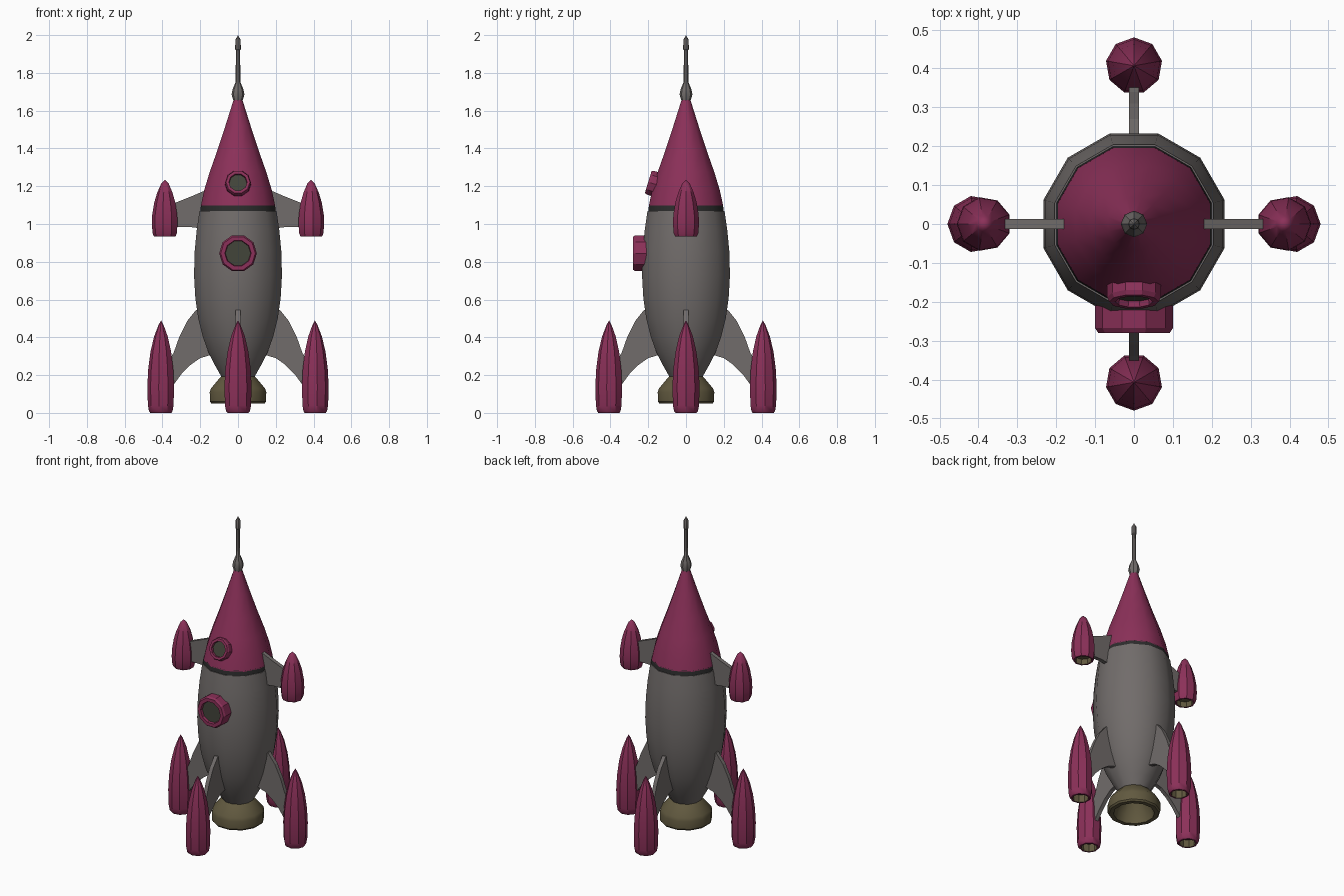
import bpy, bmesh, math
from mathutils import Matrix, Vector

cube = bpy.data.objects.get("Cube")
if cube:
    bpy.data.objects.remove(cube)


def material(name, rgb):
    m = bpy.data.materials.new(name)
    m.use_nodes = True
    m.diffuse_color = (*rgb, 1)
    m.node_tree.nodes["Principled BSDF"].inputs["Base Color"].default_value = (*rgb, 1)
    return m


MAGENTA = material("magenta paint", (0.26, 0.03, 0.1))
GREY = material("warm grey metal", (0.165, 0.15, 0.145))
BLACK = material("dark band", (0.025, 0.025, 0.025))
OLIVE = material("olive nozzle", (0.12, 0.1, 0.05))
GLASS = material("dark glass", (0.055, 0.058, 0.042))


def finish(name, bm, mats, matrix=Matrix(), smooth=35):
    bmesh.ops.recalc_face_normals(bm, faces=bm.faces)
    mesh = bpy.data.meshes.new(name)
    bm.to_mesh(mesh)
    bm.free()
    for m in mats:
        mesh.materials.append(m)
    ob = bpy.data.objects.new(name, mesh)
    bpy.context.collection.objects.link(ob)
    ob.matrix_world = matrix
    bpy.ops.object.select_all(action="DESELECT")
    ob.select_set(True)
    bpy.context.view_layer.objects.active = ob
    if smooth:
        bpy.ops.object.shade_smooth_by_angle(angle=math.radians(smooth))
    return ob


def lathe(name, profile, sides, mats, turn=0.0, matrix=Matrix(), smooth=35, inner_from=None):
    """Revolve (radius, height) points; bands from inner_from on use the second material."""
    bm = bmesh.new()
    rings = []
    for r, z in profile:
        if r == 0:
            rings.append([bm.verts.new((0, 0, z))] * sides)
        else:
            angles = [turn + math.tau * i / sides for i in range(sides)]
            rings.append([bm.verts.new((r * math.cos(a), r * math.sin(a), z)) for a in angles])
    for k in range(len(rings) - 1):
        lo, hi = rings[k], rings[k + 1]
        for i in range(sides):
            j = (i + 1) % sides
            corners = list(dict.fromkeys((lo[i], lo[j], hi[j], hi[i])))
            face = bm.faces.new(corners)
            if inner_from is not None and k >= inner_from:
                face.material_index = 1
    return finish(name, bm, mats, matrix, smooth)


def plate(name, outline, thickness, matrix):
    """Extrude an (x, z) outline along y, centred on y = 0."""
    bm = bmesh.new()
    face = bm.faces.new([bm.verts.new((x, -thickness / 2, z)) for x, z in outline])
    grown = bmesh.ops.extrude_face_region(bm, geom=[face])["geom"]
    moved = [v for v in grown if isinstance(v, bmesh.types.BMVert)]
    bmesh.ops.translate(bm, verts=moved, vec=(0, thickness, 0))
    return finish(name, bm, [GREY], matrix, 0)


# Hull, band, nose: twelve sides with a flat facing front
FLAT = math.pi / 12
lathe("hull", [(0, 0.19), (0.09, 0.19), (0.125, 0.25), (0.162, 0.32), (0.192, 0.4), (0.218, 0.5),
               (0.234, 0.61), (0.241, 0.73), (0.237, 0.86), (0.226, 0.97), (0.211, 1.07), (0, 1.07)],
      12, [GREY], FLAT)
lathe("hull_band", [(0, 1.06), (0.208, 1.06), (0.203, 1.1), (0, 1.1)], 12, [BLACK], FLAT)
lathe("nose_cone", [(0, 1.095), (0.204, 1.095), (0.185, 1.18), (0.155, 1.275), (0.113, 1.39),
                    (0.069, 1.52), (0.02, 1.67), (0, 1.67)], 12, [MAGENTA], FLAT)

# Antenna with bulb base and pointed tip
lathe("antenna", [(0, 1.64), (0.022, 1.645), (0.034, 1.685), (0.028, 1.715), (0.013, 1.75), (0.011, 1.92),
                  (0.015, 1.925), (0.014, 1.975), (0, 2)], 8, [GREY])

# Main nozzle, open underneath
lathe("main_nozzle", [(0.075, 0.205), (0.1, 0.185), (0.148, 0.13), (0.155, 0.11), (0.154, 0.06), (0.146, 0.05),
                      (0.12, 0.05), (0.11, 0.1), (0.07, 0.17), (0, 0.17)], 12, [OLIVE], FLAT)

# Four lower boosters on curved fins
BOOSTER = [(0, 0.49), (0.014, 0.465), (0.037, 0.405), (0.056, 0.325), (0.068, 0.235), (0.073, 0.14),
           (0.07, 0.04), (0.064, 0.008), (0.057, 0), (0.047, 0), (0.05, 0.05), (0, 0.05)]
FIN = [(0.17, 0.545), (0.222, 0.545), (0.27, 0.485), (0.31, 0.405), (0.34, 0.32), (0.38, 0.25), (0.38, 0.11),
       (0.34, 0.15), (0.3, 0.205), (0.25, 0.255), (0.2, 0.29), (0.1, 0.32)]
for k, side in enumerate(("left", "back", "right", "front")):
    spin = Matrix.Rotation(k * math.pi / 2, 4, "Z")
    lathe(f"{side}_lower_booster", BOOSTER, 9, [MAGENTA, OLIVE],
          matrix=spin @ Matrix.Translation((0.407, 0, 0)), inner_from=9)
    plate(f"{side}_lower_fin", FIN, 0.025, spin)

# Two upper pods on straight wings
POD = [(0, 1.235), (0.02, 1.215), (0.042, 1.165), (0.057, 1.115), (0.068, 1.05), (0.07, 1), (0.066, 0.95),
       (0.059, 0.935), (0.049, 0.935), (0.05, 0.97), (0, 0.97)]
WING = [(0.12, 1.175), (0.18, 1.175), (0.25, 1.145), (0.35, 1.105), (0.35, 0.985), (0.26, 0.985), (0.18, 0.975)]
for k, side in enumerate(("left", "right")):
    spin = Matrix.Rotation(k * math.pi, 4, "Z")
    lathe(f"{side}_upper_pod", POD, 9, [MAGENTA, OLIVE],
          matrix=spin @ Matrix.Translation((0.386, 0, 0)), inner_from=8)
    plate(f"{side}_upper_wing", WING, 0.025, spin)


# Portholes: faceted ring with recessed glass, local z pointing outwards
def porthole(name, radius, depth, centre, tilt):
    place = Matrix.Translation(Vector(centre)) @ Matrix.Rotation(math.pi / 2 - tilt, 4, "X")
    r = radius
    lathe(name + "_ring", [(r, -depth), (r, -0.012), (r * 0.92, 0), (r * 0.7, 0), (r * 0.66, -0.02)],
          10, [MAGENTA], 0, place, 20)
    lathe(name + "_glass", [(r * 0.7, -0.025), (r * 0.7, -0.015), (0, -0.015)], 10, [GLASS], 0, place, 20)


porthole("lower_porthole", 0.1, 0.07, (0, -0.28, 0.845), 0)
porthole("upper_porthole", 0.069, 0.045, (0, -0.2, 1.222), math.radians(17))
